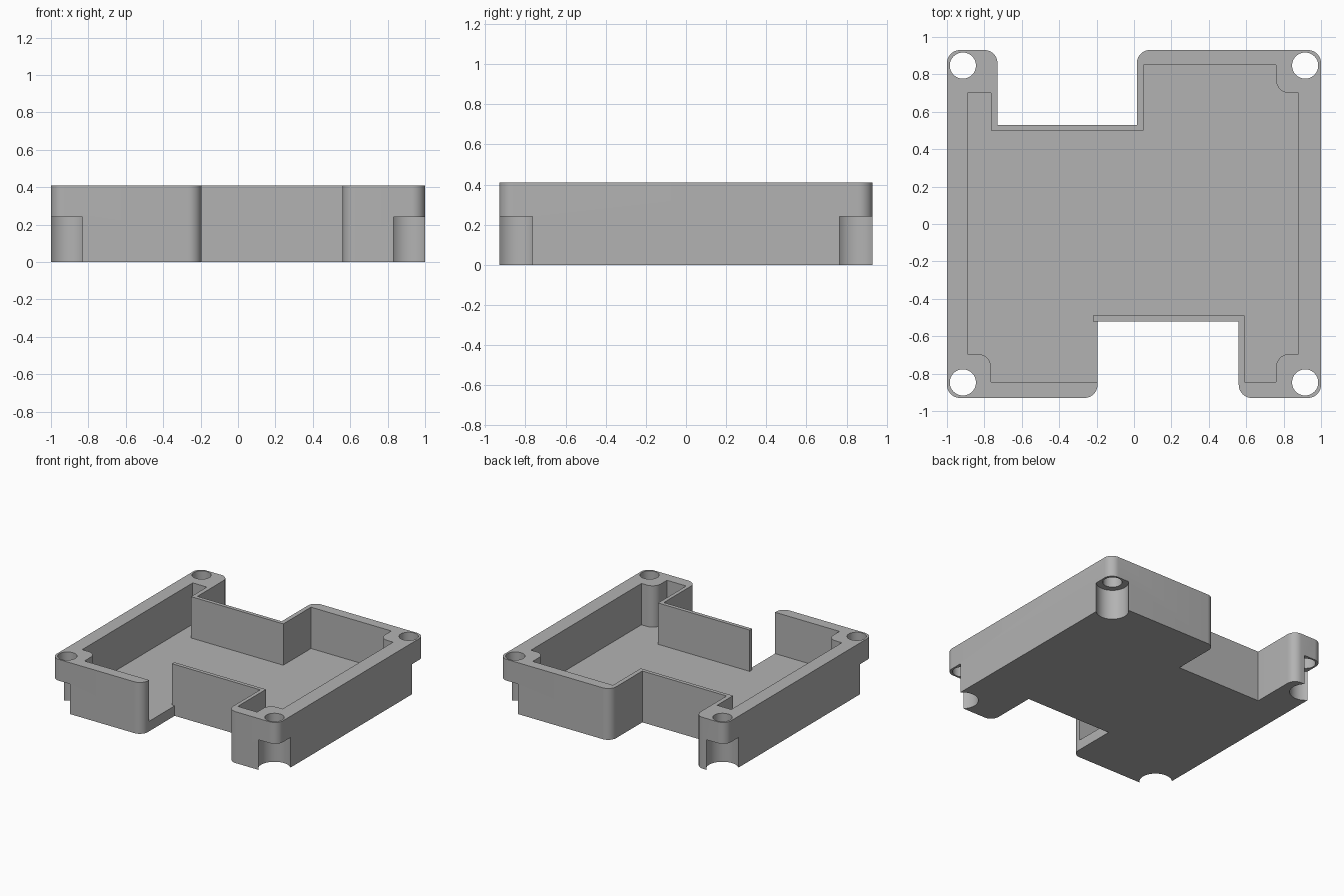
import bpy
import bmesh
import math
from mathutils import Vector

HEIGHT = 0.41
FLOOR = 0.08
RECESS = 0.24
R = 0.07

cube = bpy.data.objects.get("Cube")
if cube:
    bpy.data.objects.remove(cube, do_unlink=True)

grey = bpy.data.materials.new("neutral grey")
grey.use_nodes = True
colour = (0.45, 0.45, 0.45, 1)
grey.diffuse_color = colour
grey.node_tree.nodes["Principled BSDF"].inputs["Base Color"].default_value = colour


def rounded(corners, steps=10):
    """Round each (x, y, radius) right-angle corner with an arc."""
    points = []
    for i, (x, y, r) in enumerate(corners):
        p = Vector((x, y))
        if r == 0:
            points.append(p)
            continue
        a = (Vector(corners[i - 1][:2]) - p).normalized()
        b = (Vector(corners[(i + 1) % len(corners)][:2]) - p).normalized()
        for k in range(steps + 1):
            t = k / steps * math.pi / 2
            points.append(p + r * (a * (1 - math.sin(t)) + b * (1 - math.cos(t))))
    return points


def prism(name, points, low, high):
    """Extrude a flat outline from low to high."""
    bm = bmesh.new()
    face = bm.faces.new([bm.verts.new((p[0], p[1], low)) for p in points])
    top = bmesh.ops.extrude_face_region(bm, geom=[face])["geom"]
    verts = [v for v in top if isinstance(v, bmesh.types.BMVert)]
    bmesh.ops.translate(bm, verts=verts, vec=(0, 0, high - low))
    bmesh.ops.recalc_face_normals(bm, faces=bm.faces)
    mesh = bpy.data.meshes.new(name)
    bm.to_mesh(mesh)
    bm.free()
    mesh.materials.append(grey)
    obj = bpy.data.objects.new(name, mesh)
    bpy.context.collection.objects.link(obj)
    return obj


def circle(x, y, r, n=48):
    return [(x + r * math.cos(2 * math.pi * k / n),
             y + r * math.sin(2 * math.pi * k / n)) for k in range(n)]


def cut(body, cutter):
    """Subtract the cutter from the body, then discard it."""
    cutter.hide_render = True
    mod = body.modifiers.new("cut", "BOOLEAN")
    mod.operation = "DIFFERENCE"
    mod.solver = "EXACT"
    mod.object = cutter
    bpy.context.view_layer.objects.active = body
    bpy.ops.object.modifier_apply(modifier=mod.name)
    bpy.data.objects.remove(cutter, do_unlink=True)


# Outer block with a notch in the front and in the back
outline = [(-1, -0.93, R), (-0.195, -0.93, R), (-0.195, -0.52, 0),
           (0.56, -0.52, 0), (0.56, -0.93, R), (1, -0.93, R),
           (1, 0.93, R), (0.015, 0.93, R), (0.015, 0.53, 0),
           (-0.73, 0.53, 0), (-0.73, 0.93, R), (-1, 0.93, R)]
tray = prism("tray_housing", rounded(outline), 0, HEIGHT)

# Pocket, open to the front notch on one side, with rounded screw posts
pocket = [(-0.765, -0.845, 0), (-0.185, -0.845, 0), (-0.185, -0.52, 0),
          (-0.22, -0.52, 0), (-0.22, -0.49, 0), (0.59, -0.49, 0),
          (0.59, -0.845, 0), (0.76, -0.845, 0), (0.76, -0.695, R),
          (0.88, -0.695, 0), (0.88, 0.7, 0), (0.76, 0.7, R),
          (0.76, 0.85, 0), (0.05, 0.85, 0), (0.05, 0.5, 0),
          (-0.765, 0.5, 0), (-0.765, 0.7, 0), (-0.89, 0.7, 0),
          (-0.89, -0.695, 0), (-0.765, -0.695, R)]
cut(tray, prism("pocket_cutter", rounded(pocket), FLOOR, HEIGHT + 0.1))

# Screw holes with wider recesses below them at the corners
for sx in (-1, 1):
    for sy in (-1, 1):
        x, y = 0.915 * sx, 0.847 * sy
        cut(tray, prism("hole_cutter", circle(x, y, 0.07), -0.1, HEIGHT + 0.1))
        cut(tray, prism("recess_cutter", circle(x, y, 0.118), -0.1, RECESS))

# Smooth the curved walls, keep the edges sharp
bpy.ops.object.select_all(action="DESELECT")
tray.select_set(True)
bpy.context.view_layer.objects.active = tray
bpy.ops.object.shade_smooth_by_angle(angle=math.radians(30))
